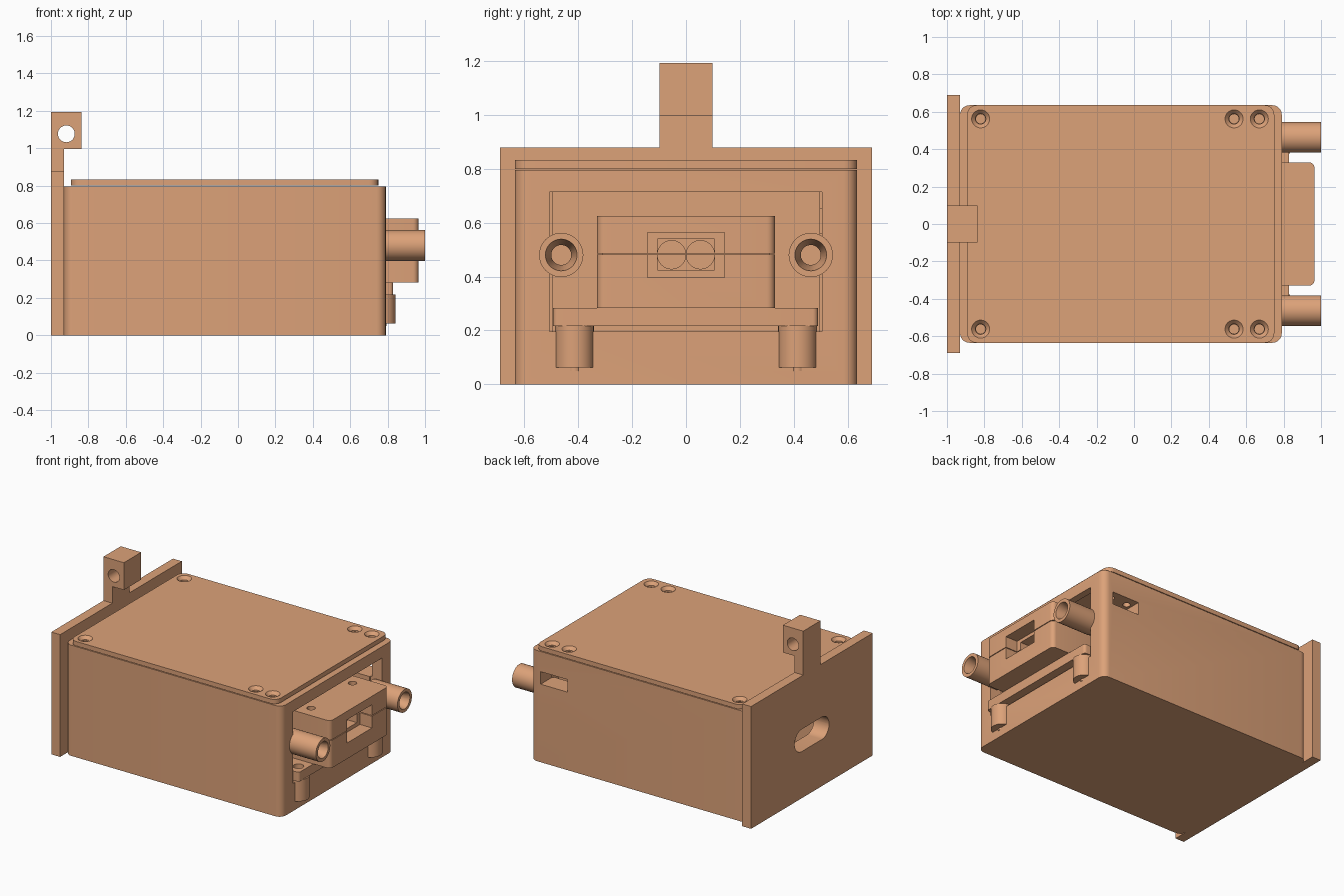
import bpy, bmesh, math

if "Cube" in bpy.data.objects:
    bpy.data.objects.remove(bpy.data.objects["Cube"])

AX = {'x': lambda u, v, w: (w, u, v), 'y': lambda u, v, w: (u, w, v), 'z': lambda u, v, w: (u, v, w)}
mat = bpy.data.materials.new('tan_plastic')
mat.diffuse_color = (0.72, 0.36, 0.19, 1)
mat.use_nodes = True
mat.node_tree.nodes["Principled BSDF"].inputs["Base Color"].default_value = mat.diffuse_color


def circle(u, v, r, n=36):
    return [(u + r * math.cos(2 * math.pi * i / n), v + r * math.sin(2 * math.pi * i / n)) for i in range(n)]


def rect(u0, u1, v0, v1, r=0, n=6):
    if r == 0:
        return [(u0, v0), (u1, v0), (u1, v1), (u0, v1)]
    pts = []
    corners = [(u1 - r, v1 - r), (u0 + r, v1 - r), (u0 + r, v0 + r), (u1 - r, v0 + r)]
    for k, (cu, cv) in enumerate(corners):
        for i in range(n + 1):
            a = math.pi / 2 * (k + i / n)
            pts.append((cu + r * math.cos(a), cv + r * math.sin(a)))
    return pts


def prism(name, axis, pts, lo, hi, pts_hi=None):
    """Extrude a profile along an axis, optionally tapering to a second profile."""
    bm = bmesh.new()
    f = AX[axis]
    a = [bm.verts.new(f(u, v, lo)) for u, v in pts]
    b = [bm.verts.new(f(u, v, hi)) for u, v in (pts_hi or pts)]
    bm.faces.new(a)
    bm.faces.new(b)
    for i in range(len(a)):
        j = (i + 1) % len(a)
        bm.faces.new((a[i], a[j], b[j], b[i]))
    bmesh.ops.recalc_face_normals(bm, faces=bm.faces)
    me = bpy.data.meshes.new(name)
    bm.to_mesh(me)
    bm.free()
    me.materials.append(mat)
    ob = bpy.data.objects.new(name, me)
    bpy.context.scene.collection.objects.link(ob)
    return ob


def cut(ob, axis, pts, lo, hi, pts_hi=None):
    """Subtract a prism from an object."""
    c = prism('cutter', axis, pts, lo, hi, pts_hi)
    c.hide_render = True
    m = ob.modifiers.new('cut', 'BOOLEAN')
    m.operation, m.solver, m.object = 'DIFFERENCE', 'EXACT', c
    bpy.context.view_layer.objects.active = ob
    bpy.ops.object.modifier_apply(modifier=m.name)
    bpy.data.objects.remove(c, do_unlink=True)


# thick-sided case with cable window, side port and rear slot
case = prism('case', 'z', rect(-0.93, 0.79, -0.635, 0.635, 0.05), 0, 0.795)
cut(case, 'z', rect(-0.88, 0.74, -0.495, 0.495), 0.05, 0.9)
cut(case, 'x', rect(-0.507, 0.505, 0.197, 0.713), 0.7, 0.9)
cut(case, 'y', rect(0.495, 0.71, 0.56, 0.65), 0.45, 0.7)
slot = rect(-0.195, 0.195, 0.335, 0.495, 0.0799, 10)
cut(case, 'x', slot, -0.96, -0.8)

# back plate and hanging tab
plate = prism('back_plate', 'x', rect(-0.69, 0.69, 0, 0.878), -1, -0.93)
cut(plate, 'x', slot, -1.1, -0.9)
tab = prism('hanging_tab', 'y', [(-1, 0.878), (-0.93, 0.878), (-0.93, 0.997), (-0.838, 0.997), (-0.838, 1.193), (-1, 1.193)], -0.098, 0.098)
cut(tab, 'y', circle(-0.918, 1.077, 0.045), -0.2, 0.2)

# lid with countersunk screw holes running down into the case walls
lid = prism('lid', 'z', rect(-0.892, 0.75, -0.635, 0.635, 0.05), 0.8, 0.832)
for s in (-1, 1):
    for x in (-0.82, 0.535, 0.67):
        y = s * 0.562
        cut(lid, 'z', circle(x, y, 0.027), 0.78, 0.85)
        cut(lid, 'z', circle(x, y, 0.028), 0.81, 0.834, circle(x, y, 0.05))
        cut(case, 'z', circle(x, y, 0.025, 24), 0.6, 0.83)

# side tubes, flared at the mouth
for s, side in ((-1, 'front'), (1, 'rear')):
    y = s * 0.463
    tube = prism(f'{side}_tube', 'x', circle(y, 0.48, 0.082, 48), 0.742, 1)
    cut(tube, 'x', circle(y, 0.48, 0.037), 0.8, 1.1)
    cut(tube, 'x', circle(y, 0.48, 0.037), 0.9, 1.001, circle(y, 0.48, 0.059))

# bracket plate with its legs
bracket = prism('bracket_plate', 'z', rect(0.62, 0.83, -0.494, 0.49, 0.02), 0.216, 0.283)
for s, side in ((-1, 'front'), (1, 'rear')):
    y = s * 0.414
    cut(bracket, 'z', circle(0.77, y, 0.035), 0.24, 0.4)
    prism(f'{side}_leg', 'z', circle(0.77, y, 0.072), 0.063, 0.218)
    prism(f'{side}_leg_pin', 'z', circle(0.77, y, 0.025, 16), 0.05, 0.07)

# split cable clamp with stepped recess and two cable channels
for name, z0, z1 in (('clamp_lower', 0.283, 0.481), ('clamp_upper', 0.486, 0.625)):
    half = prism(name, 'z', rect(0.54, 0.965, -0.33, 0.33, 0.03), z0, z1)
    cut(half, 'x', rect(-0.142, 0.142, 0.397, 0.564), 0.87, 1)
    cut(half, 'x', rect(-0.106, 0.106, 0.424, 0.54), 0.8, 0.9)
    for s in (-1, 1):
        cut(half, 'x', circle(s * 0.0535, 0.481, 0.0525), 0.62, 0.82)
        if name == 'clamp_upper':
            cut(half, 'z', circle(0.745, s * 0.235, 0.028), 0.45, 0.7)
# gasket closing the split at the back
prism('clamp_gasket', 'z', rect(0.55, 0.61, -0.31, 0.31), 0.47, 0.5)

# crisp edges, smooth round surfaces
bpy.ops.object.select_all(action='DESELECT')
for ob in bpy.context.scene.objects:
    ob.select_set(True)
bpy.context.view_layer.objects.active = case
bpy.ops.object.shade_smooth_by_angle(angle=math.radians(30))
